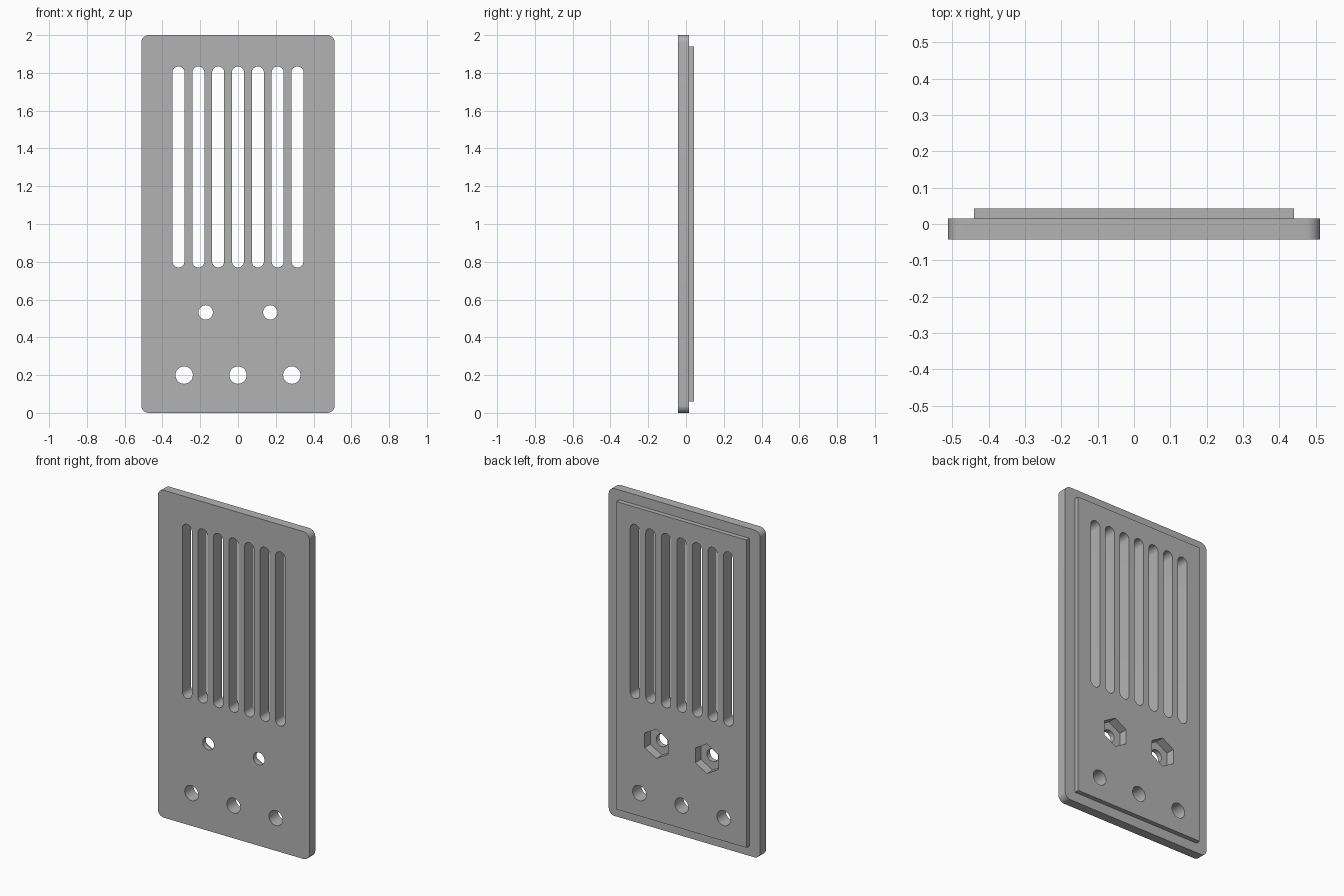
import bpy
import bmesh
from math import sin, cos, pi, radians

if "Cube" in bpy.data.objects:
    bpy.data.objects.remove(bpy.data.objects["Cube"], do_unlink=True)

FRONT, STEP, BACK = -0.042, 0.015, 0.043
POCKET_FLOOR = -0.012

grey = bpy.data.materials.new("matte grey")
grey.use_nodes = True
colour = (0.45, 0.45, 0.45, 1)
grey.diffuse_color = colour
grey.node_tree.nodes["Principled BSDF"].inputs["Base Color"].default_value = colour


def rounded(x, z, width, height, radius, steps=8):
    """Outline of a rounded rectangle around (x, z)."""
    points = []
    for quarter, (sx, sz) in enumerate([(1, 1), (-1, 1), (-1, -1), (1, -1)]):
        cx = x + sx * (width / 2 - radius)
        cz = z + sz * (height / 2 - radius)
        for i in range(steps + 1):
            a = (quarter + i / steps) * pi / 2
            points.append((cx + radius * cos(a), cz + radius * sin(a)))
    return points


def polygon(x, z, radius, sides):
    """Outline of a regular polygon with one corner at the top."""
    angles = [pi / 2 + 2 * pi * i / sides for i in range(sides)]
    return [(x + radius * cos(a), z + radius * sin(a)) for a in angles]


def prisms(name, outlines, y0, y1):
    """Extrude each outline from y0 to y1 into one object."""
    bm = bmesh.new()
    for outline in outlines:
        face = bm.faces.new([bm.verts.new((x, y0, z)) for x, z in outline])
        ext = bmesh.ops.extrude_face_region(bm, geom=[face])["geom"]
        verts = [v for v in ext if isinstance(v, bmesh.types.BMVert)]
        bmesh.ops.translate(bm, verts=verts, vec=(0, y1 - y0, 0))
    bmesh.ops.remove_doubles(bm, verts=bm.verts, dist=1e-5)
    bmesh.ops.recalc_face_normals(bm, faces=bm.faces)
    mesh = bpy.data.meshes.new(name)
    bm.to_mesh(mesh)
    bm.free()
    mesh.materials.append(grey)
    obj = bpy.data.objects.new(name, mesh)
    bpy.context.collection.objects.link(obj)
    return obj


def combine(target, tool, operation):
    """Apply a boolean and discard the tool."""
    tool.hide_render = True
    mod = target.modifiers.new(operation, "BOOLEAN")
    mod.operation = operation
    mod.solver = "EXACT"
    mod.object = tool
    bpy.context.view_layer.objects.active = target
    bpy.ops.object.modifier_apply(modifier=mod.name)
    bpy.data.objects.remove(tool, do_unlink=True)


# Cover plate with rounded corners and a raised square panel on its back
plate = prisms("vent_plate", [rounded(0, 1, 1.024, 2, 0.04)], FRONT, STEP)
panel = prisms("back_panel", [[(-0.44, 0.06), (0.44, 0.06), (0.44, 1.94), (-0.44, 1.94)]],
               STEP - 0.02, BACK)
combine(plate, panel, "UNION")

# Vent slots, screw holes and lower round holes
screws = [(-0.171, 0.532), (0.171, 0.532)]
openings = [rounded(0.105 * i, 1.302, 0.064, 1.064, 0.032) for i in range(-3, 4)]
openings += [polygon(x, z, 0.038, 32) for x, z in screws]
openings += [polygon(0.285 * i, 0.2, 0.046, 32) for i in (-1, 0, 1)]
combine(plate, prisms("opening_cutter", openings, -0.2, 0.2), "DIFFERENCE")

# Hexagonal nut pockets sunk in from the back
pockets = [polygon(x, z, 0.09, 6) for x, z in screws]
combine(plate, prisms("pocket_cutter", pockets, POCKET_FLOOR, 0.2), "DIFFERENCE")

# Smooth the curved walls and keep the flat edges sharp
bpy.ops.object.select_all(action="DESELECT")
plate.select_set(True)
bpy.context.view_layer.objects.active = plate
bpy.ops.object.shade_smooth_by_angle(angle=radians(30))
